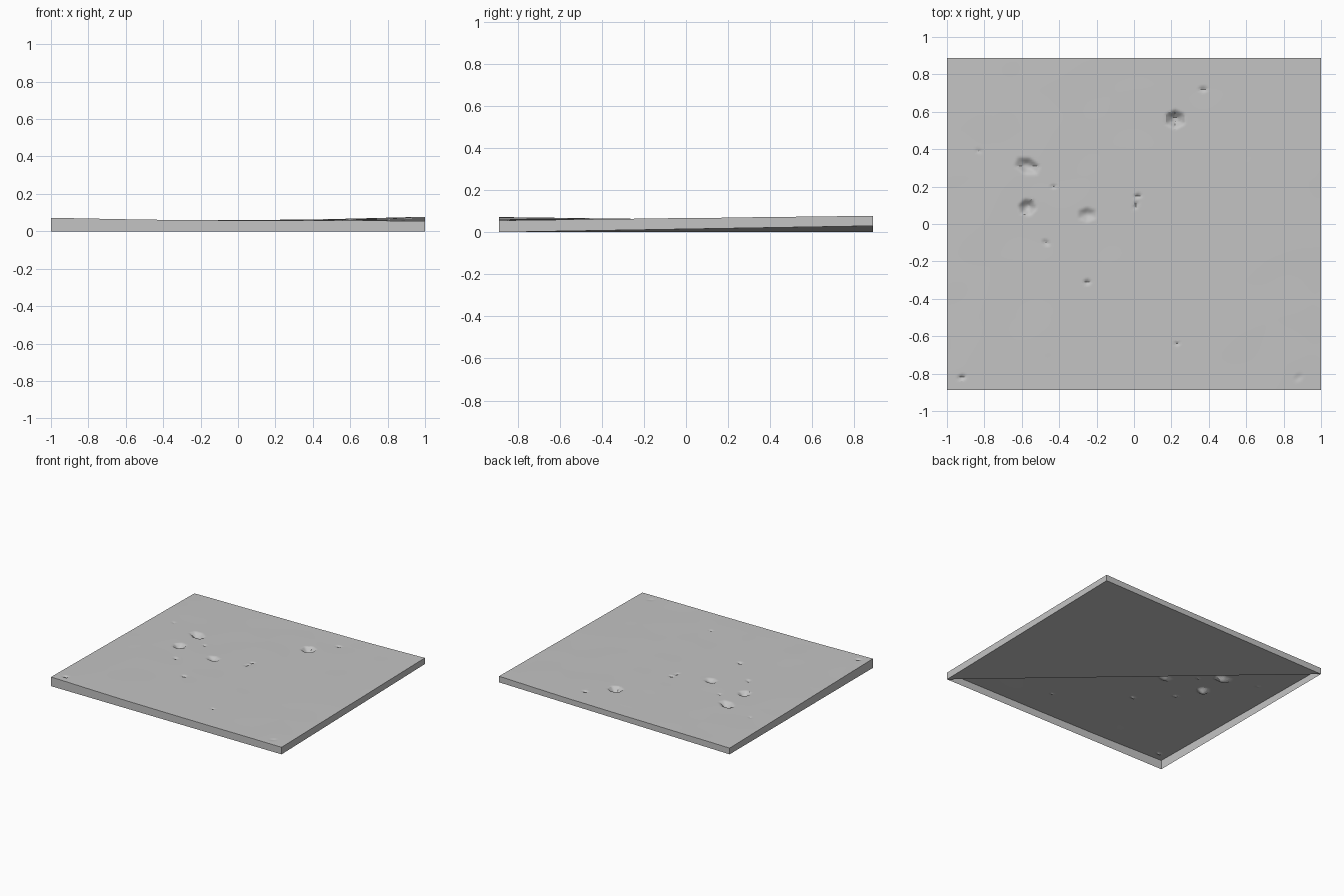
import bpy, bmesh, math
from mathutils import Vector, noise

if "Cube" in bpy.data.objects:
    bpy.data.objects.remove(bpy.data.objects["Cube"], do_unlink=True)

HALF_Y = 0.888
CORNER_LIFT = 0.03

# Single stone colour
stone = bpy.data.materials.new("stone_grey")
stone.use_nodes = True
stone.diffuse_color = (0.55, 0.55, 0.55, 1)
stone.node_tree.nodes["Principled BSDF"].inputs["Base Color"].default_value = stone.diffuse_color

# Pits: x, y, long radius, short radius, turn in degrees, depth
PITS = [
    (0.22, 0.56, 0.052, 0.046, 0, 0.036),
    (-0.57, 0.09, 0.045, 0.042, 20, 0.03),
    (-0.57, 0.31, 0.065, 0.04, -20, 0.028),
    (-0.25, 0.05, 0.05, 0.035, 0, 0.018),
    (0.02, 0.15, 0.022, 0.012, 10, 0.012),
    (0.01, 0.1, 0.025, 0.01, 70, 0.012),
    (-0.47, -0.1, 0.025, 0.014, -30, 0.01),
    (-0.25, -0.31, 0.022, 0.014, 0, 0.012),
    (-0.92, -0.82, 0.024, 0.014, 10, 0.012),
    (0.37, 0.72, 0.028, 0.014, 0, 0.01),
    (0.23, -0.64, 0.018, 0.01, 0, 0.008),
    (-0.43, 0.2, 0.02, 0.01, 0, 0.008),
    (-0.83, 0.39, 0.018, 0.01, -30, 0.006),
    (0.88, -0.82, 0.03, 0.02, 40, 0.004),
]


def pit_depth(x, y):
    """Depth of the six-sided pits at a point."""
    total = 0
    for px, py, long_r, short_r, turn, depth in PITS:
        dx, dy = x - px, y - py
        if max(abs(dx), abs(dy)) > 0.1:
            continue
        a = math.radians(turn)
        u = (dx * math.cos(a) + dy * math.sin(a)) / long_r
        v = (dy * math.cos(a) - dx * math.sin(a)) / short_r
        d = max(abs(u * math.cos(k * math.pi / 3) + v * math.sin(k * math.pi / 3))
                for k in range(3))
        total = max(total, depth * min(1, 1.35 * (1 - d)))
    return total


def ground_height(x, y):
    """Gently warped ground that rises toward opposite corners."""
    back = (y / HALF_Y + 1) / 2
    front = 1 - back
    right, left = ((1 + x) / 2) ** 3, ((1 - x) / 2) ** 3
    z = 0.057 + left * (0.015 * front - 0.008 * back) + right * (0.021 * back - 0.001 * front)
    z += 0.0012 * noise.noise(Vector((x * 4, y * 4, 0)))
    return z - pit_depth(x, y)


def base_height(x, y):
    """Lower rim, level except for one lifted corner."""
    return max(0, CORNER_LIFT * ((x + 1) / 2 + (y / HALF_Y + 1) / 2 - 1))


def finish(name, bm):
    mesh = bpy.data.meshes.new(name)
    bm.to_mesh(mesh)
    bm.free()
    mesh.materials.append(stone)
    obj = bpy.data.objects.new(name, mesh)
    bpy.context.collection.objects.link(obj)
    bpy.ops.object.select_all(action="DESELECT")
    obj.select_set(True)
    bpy.context.view_layer.objects.active = obj
    bpy.ops.object.shade_smooth_by_angle(angle=math.radians(30))
    return obj


# Ground surface with its pits
bm = bmesh.new()
bmesh.ops.create_grid(bm, x_segments=200, y_segments=178, size=1)
for v in bm.verts:
    v.co.y *= HALF_Y
    v.co.z = ground_height(v.co.x, v.co.y)

# Side walls pulled down from the ground's border
border = [e for e in bm.edges if e.is_boundary]
pulled = bmesh.ops.extrude_edge_only(bm, edges=border)["geom"]
for v in pulled:
    if isinstance(v, bmesh.types.BMVert):
        v.co.z = base_height(v.co.x, v.co.y)
finish("ground_slab", bm)

# Base plate covering half of the open underside
bm = bmesh.new()
corners = [(1, -HALF_Y), (-1, HALF_Y), (1, HALF_Y)]
bm.faces.new([bm.verts.new((x, y, base_height(x, y))) for x, y in corners])
finish("base_plate", bm)
